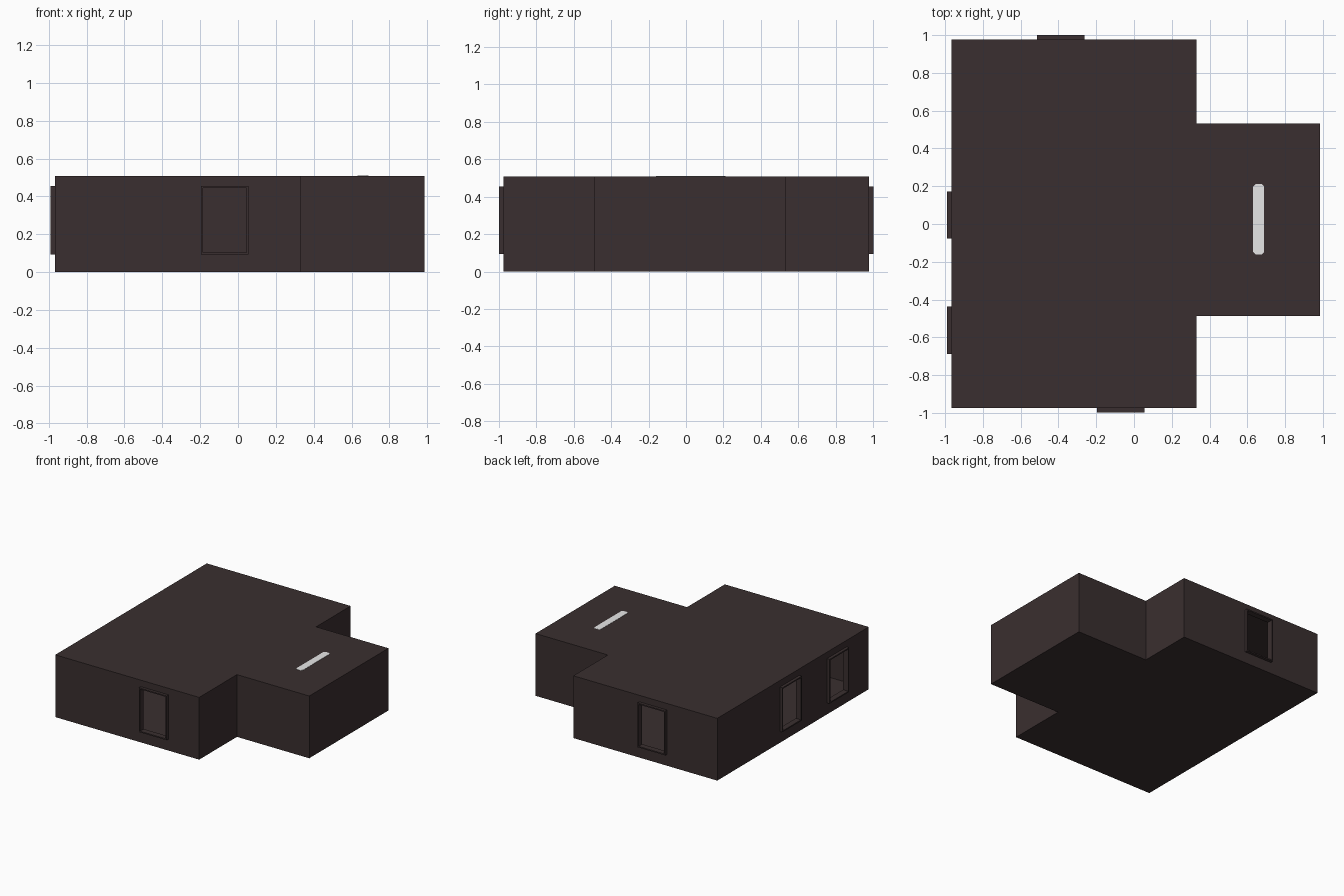
import bpy, bmesh, math
from mathutils import Matrix

if "Cube" in bpy.data.objects:
    bpy.data.objects.remove(bpy.data.objects["Cube"])

H = 0.508          # building height
WALL = 0.005       # thin sheet walls


def material(name, rgb):
    m = bpy.data.materials.new(name)
    m.diffuse_color = (*rgb, 1)
    m.use_nodes = True
    m.node_tree.nodes["Principled BSDF"].inputs["Base Color"].default_value = m.diffuse_color
    return m


dark = material("dark brown", (0.042, 0.028, 0.029))
white = material("lamp white", (0.8, 0.8, 0.8))


def finish(name, bm, mat):
    bmesh.ops.recalc_face_normals(bm, faces=bm.faces)
    me = bpy.data.meshes.new(name)
    bm.to_mesh(me)
    bm.free()
    me.materials.append(mat)
    ob = bpy.data.objects.new(name, me)
    bpy.context.collection.objects.link(ob)
    return ob


def prism(name, outline, z0, z1, mat):
    bm = bmesh.new()
    face = bm.faces.new([bm.verts.new((x, y, z0)) for x, y in outline])
    top = bmesh.ops.extrude_face_region(bm, geom=[face])["geom"]
    bmesh.ops.translate(bm, vec=(0, 0, z1 - z0),
                        verts=[v for v in top if isinstance(v, bmesh.types.BMVert)])
    return finish(name, bm, mat)


def add_box(bm, center, size):
    bmesh.ops.create_cube(bm, size=1, matrix=Matrix.Translation(center) @
                          Matrix.Diagonal((*size, 1)))


# hollow T-shaped building shell
shell = prism("room_shell", [(-0.967, -0.975), (0.332, -0.975), (0.332, -0.488),
                             (0.985, -0.488), (0.985, 0.533), (0.332, 0.533),
                             (0.332, 0.978), (-0.967, 0.978)], 0, H, dark)
solid = shell.modifiers.new("thickness", 'SOLIDIFY')
solid.thickness = WALL
solid.offset = -1
solid.use_even_offset = True

# four framed openings: wall position and quarter turn about z
openings = {"front": (-0.07, -0.975, 0), "back": (-0.388, 0.978, 0),
            "left_middle": (-0.967, 0.047, 1), "left_front": (-0.967, -0.563, 1)}
W, Z0, Z1, BAR, DEPTH = 0.25, 0.093, 0.455, 0.01, 0.047

for name, (x, y, turn) in openings.items():
    place = Matrix.Translation((x, y, (Z0 + Z1) / 2)) @ Matrix.Rotation(turn * math.pi / 2, 4, 'Z')
    h = Z1 - Z0
    # frame of four boards
    bm = bmesh.new()
    for s in (-1, 1):
        add_box(bm, (s * (W - BAR) / 2, 0, 0), (BAR, DEPTH, h))
        add_box(bm, (0, 0, s * (h - BAR) / 2), (W - 2 * BAR, DEPTH, BAR))
    bm.transform(place)
    finish(name + "_frame", bm, dark)
    # hole through the wall
    bm = bmesh.new()
    add_box(bm, (0, 0, 0), (W - 2 * BAR, 0.1, h - 2 * BAR))
    bm.transform(place)
    cutter = finish(name + "_cutter", bm, dark)
    cutter.hide_render = True
    cutter.display_type = 'WIRE'
    cut = shell.modifiers.new(name, 'BOOLEAN')
    cut.operation = 'DIFFERENCE'
    cut.solver = 'EXACT'
    cut.object = cutter

# ceiling lamp strip with clipped ends, just breaking through the roof
cx, cy, hw, hl, c = 0.66, 0.025, 0.029, 0.186, 0.013
prism("ceiling_lamp", [(cx - hw, cy - hl + c), (cx - hw + c, cy - hl), (cx + hw - c, cy - hl),
                       (cx + hw, cy - hl + c), (cx + hw, cy + hl - c), (cx + hw - c, cy + hl),
                       (cx - hw + c, cy + hl), (cx - hw, cy + hl - c)], H - 0.03, H + 0.002, white)
